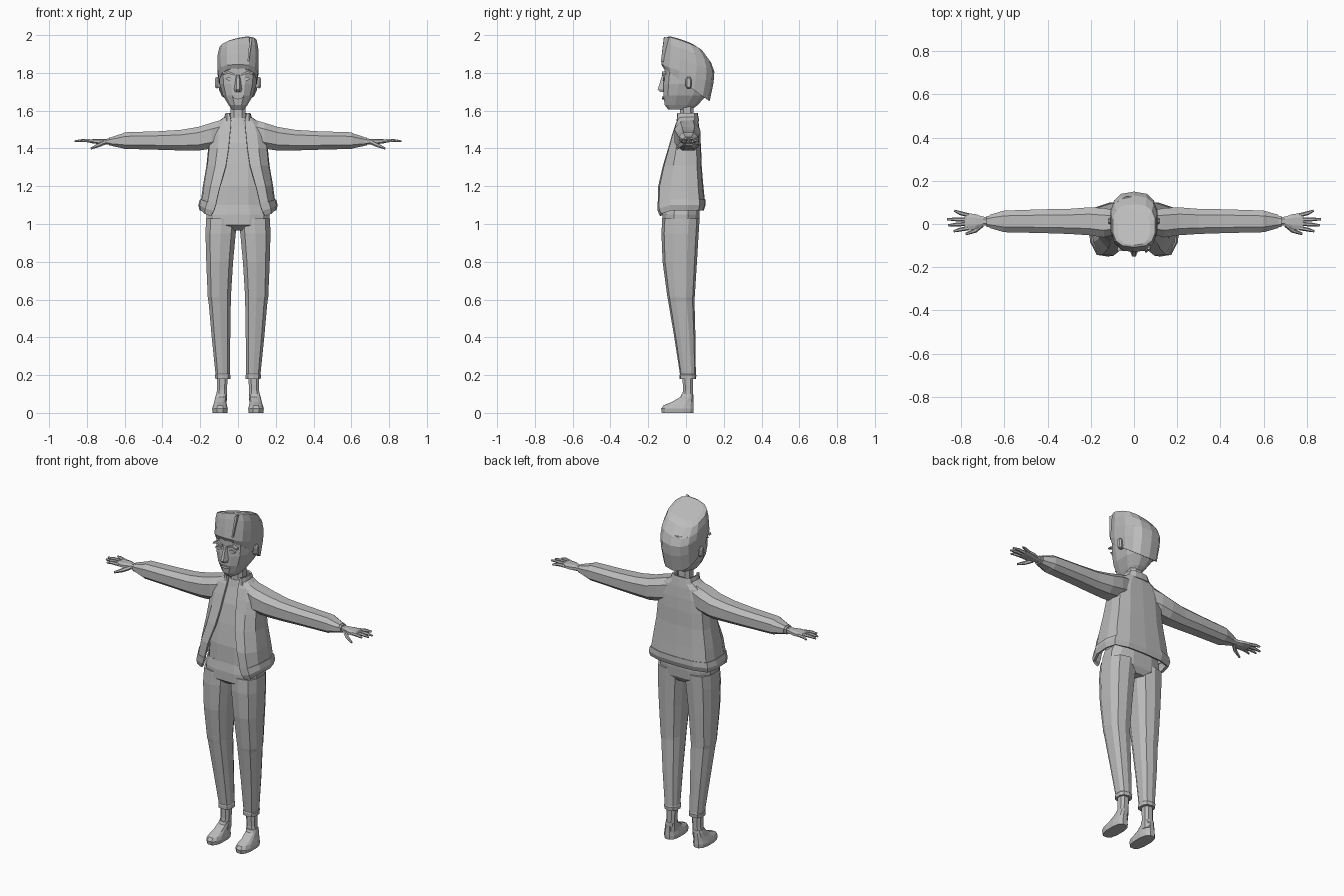
import bpy, bmesh, math
from mathutils import Vector

grey = bpy.data.materials.new("plain grey")
grey.diffuse_color = (0.5, 0.5, 0.5, 1)


def finish(name, bm, mirror=False, thick=0):
    bmesh.ops.recalc_face_normals(bm, faces=bm.faces)
    me = bpy.data.meshes.new(name)
    bm.to_mesh(me)
    bm.free()
    me.materials.append(grey)
    ob = bpy.data.objects.new(name, me)
    bpy.context.collection.objects.link(ob)
    if mirror:
        ob.modifiers.new("mirror", 'MIRROR').use_clip = True
    if thick:
        s = ob.modifiers.new("thickness", 'SOLIDIFY')
        s.thickness, s.offset = thick, -1
    return ob


def loft(name, rings, closed=True, mirror=False, thick=0):
    """Skin a row of point rings, capping both ends when closed."""
    bm = bmesh.new()
    vs = [[bm.verts.new(p) for p in r] for r in rings]
    n = len(vs[0])
    for a, b in zip(vs, vs[1:]):
        for i in range(n if closed else n - 1):
            j = (i + 1) % n
            bm.faces.new((a[i], a[j], b[j], b[i]))
    if closed:
        bm.faces.new(vs[0][::-1])
        bm.faces.new(vs[-1])
    return finish(name, bm, mirror, thick)


def oval(lo_a, hi_a, lo_b, hi_b, n=10, power=0.75):
    """Rounded box outline between two pairs of limits."""
    pts = []
    for i in range(n):
        t = math.tau * (i + 0.5) / n
        c, s = math.cos(t), math.sin(t)
        c = math.copysign(abs(c) ** power, c) / math.cos(math.pi / n) ** power
        s = math.copysign(abs(s) ** power, s)
        pts.append(((lo_a + hi_a) / 2 + c * (hi_a - lo_a) / 2,
                    (lo_b + hi_b) / 2 + s * (hi_b - lo_b) / 2))
    return pts


def flat_ring(z, x0, x1, y0, y1, n=10, slope=0, lean=0, power=0.75):
    """Horizontal ring; slope and lean tilt it along y and x."""
    return [(x, y, z + slope * (y - y0) + lean * x)
            for x, y in oval(x0, x1, y0, y1, n, power)]


def side_ring(x, y0, y1, z0, z1, n=8):
    return [(x, y, z) for y, z in oval(y0, y1, z0, z1, n)]


def tube(name, path, n=6, mirror=True):
    """Tapered limb through (point, radius) pairs."""
    rings = []
    for i, (p, r) in enumerate(path):
        a, b = path[max(i - 1, 0)][0], path[min(i + 1, len(path) - 1)][0]
        d = (Vector(b) - Vector(a)).normalized()
        u = d.cross(Vector((0, 0, 1))).normalized()
        w = u.cross(d)
        rings.append([Vector(p) + r * (u * math.cos(math.tau * k / n) + w * math.sin(math.tau * k / n))
                      for k in range(n)])
    return loft(name, rings, mirror=mirror)


def plate(name, outline, y, depth, mirror=True):
    """Thin front-facing plate from an x,z outline."""
    rings = [[(x, yy, z) for x, z in outline] for yy in (y, y + depth)]
    return loft(name, rings, mirror=mirror)


# head and neck
head = [(1.605, .032, -.095, .03), (1.63, .05, -.115, .065), (1.68, .08, -.122, .11),
        (1.74, .097, -.122, .135), (1.79, .10, -.118, .142), (1.86, .10, -.118, .13)]
loft("head", [flat_ring(z, -w, w, a, b, 12) for z, w, a, b in head])
loft("neck", [flat_ring(z, -w, w, a, b, 8) for z, w, a, b in
              [(1.48, .05, -.04, .055), (1.57, .04, -.033, .043), (1.66, .04, -.033, .043)]])

# swept hair, tilted back and rising to one side
hair = [(1.825, .100, -.119, .125, -.72, 0), (1.845, .107, -.131, .146, -.35, 0),
        (1.90, .109, -.124, .150, -.34, .04), (1.95, .107, -.116, .132, -.38, .15),
        (1.982, .098, -.108, .092, -.37, .20), (1.985, .075, -.098, .055, -.34, .22)]
loft("hair", [flat_ring(z, -w, w, a, b, 14, s, l) for z, w, a, b, s, l in hair])
loft("hair_parting", [[(.050, -.133, 1.86), (.058, -.133, 1.86), (.056, -.11, 1.86)],
                      [(.062, -.118, 1.985), (.076, -.116, 1.99), (.070, -.09, 1.985)]])

# ears
loft("ear", [[(x, y, z) for y, z in oval(.0 - g, .028 + g, 1.718 - g, 1.778 + g, 8)]
             for x, g in ((.085, -.004), (.112, .002), (.121, -.004))], mirror=True)

# nose, brows, eyes and mouth
loft("nose", [[(-.009, -.118, 1.79), (.009, -.118, 1.79), (.006, -.127, 1.785), (-.006, -.127, 1.785)],
              [(-.022, -.115, 1.715), (.022, -.115, 1.715), (.009, -.150, 1.713), (-.009, -.150, 1.713)],
              [(-.018, -.115, 1.698), (.018, -.115, 1.698), (.007, -.138, 1.700), (-.007, -.138, 1.700)]])
plate("brow", [(.018, 1.785), (.05, 1.797), (.078, 1.788), (.076, 1.797), (.05, 1.808), (.018, 1.797)], -.126, .02)
plate("eye", [(.022, 1.766), (.036, 1.758), (.058, 1.762), (.066, 1.77), (.05, 1.778), (.03, 1.776)], -.122, .009)
plate("lips", [(-.03, 1.668), (0, 1.66), (.03, 1.668), (.012, 1.676), (-.012, 1.676)], -.126, .02, False)

# shirt body
shirt = [(1.03, .145, -.115, .07), (1.10, .15, -.12, .075), (1.20, .145, -.118, .07),
         (1.32, .14, -.098, .065), (1.43, .13, -.075, .06), (1.52, .085, -.045, .055), (1.56, .045, -.035, .045)]
loft("shirt", [flat_ring(z, -w, w, a, b, 12) for z, w, a, b in shirt])


def jacket_half(z, e, w, yf, yb, drop=0):
    """Half outline of the open jacket, from front edge to middle of back."""
    return [(e, yf, z - drop), (e + (w - e) * .55, yf * .95, z - drop * .6), (w * .97, yf * .55, z),
            (w, yb * .1, z), (w * .92, yb * .7, z), (w * .55, yb * .95, z), (0, yb, z)]


# open jacket with hem band and upright collar
jacket = [(1.57, .040, .066, -.035, .062), (1.53, .037, .125, -.055, .068), (1.47, .043, .150, -.075, .075),
          (1.40, .050, .158, -.095, .080), (1.31, .064, .167, -.122, .083),
          (1.20, .095, .186, -.147, .092), (1.125, .118, .196, -.150, .10, .02)]
loft("jacket", [jacket_half(*j) for j in jacket], False, True, .012)
loft("jacket_hem", [jacket_half(*j) for j in [(1.13, .115, .202, -.152, .103, .02), (1.10, .128, .210, -.150, .104, .03),
                                              (1.072, .143, .203, -.138, .094, .03)]], False, True, .014)
loft("collar", [jacket_half(*j) for j in [(1.545, .036, .078, -.05, .07), (1.588, .046, .066, -.046, .062)]],
     False, True, .01)

# sleeves with tapered ends, cuffs and wrists
sleeve = [(.07, -.045, .06, 1.41, 1.56), (.14, -.062, .074, 1.395, 1.54), (.21, -.052, .077, 1.385, 1.518),
          (.30, -.046, .070, 1.386, 1.502), (.42, -.042, .068, 1.39, 1.494),
          (.60, -.038, .062, 1.395, 1.488), (.615, -.034, .058, 1.40, 1.48), (.67, -.018, .042, 1.412, 1.462)]
loft("sleeve", [side_ring(*s) for s in sleeve], mirror=True)
loft("cuff", [side_ring(x, -.014, .038, 1.413, 1.460) for x in (.66, .682)], mirror=True)
loft("palm", [side_ring(*s) for s in [(.67, -.006, .032, 1.42, 1.453), (.70, -.008, .034, 1.42, 1.452),
                                      (.735, -.024, .046, 1.422, 1.452), (.775, -.027, .050, 1.427, 1.449),
                                      (.785, -.024, .047, 1.43, 1.446)]], mirror=True)

# fingers and thumb
for i, (y0, tx, ty) in enumerate([(-.019, .835, -.034), (.001, .860, -.006), (.021, .866, .022), (.040, .832, .062)]):
    mid = (.775 + (tx - .775) * .55, y0 + (ty - y0) * .5, 1.442)
    tube(f"finger_{i + 1}", [((.765, y0, 1.439), .0095), (mid, .009), ((tx, ty, 1.438), .005)])
tube("thumb", [((.705, -.004, 1.432), .012), ((.735, -.03, 1.418), .011), ((.778, -.046, 1.40), .006)])

# trousers: hips and legs
hips = [(.965, .06, -.09, .05), (.995, .165, -.128, .07), (1.05, .168, -.128, .075), (1.10, .155, -.12, .075)]
loft("hips", [flat_ring(z, -w, w, a, b, 12) for z, w, a, b in hips])
leg = [(1.03, .005, .169, -.126, .072), (.95, .012, .172, -.130, .067), (.80, .026, .168, -.124, .058),
       (.61, .038, .160, -.098, .046), (.59, .038, .156, -.094, .045), (.40, .041, .139, -.062, .050),
       (.205, .043, .119, -.032, .052), (.20, .040, .122, -.035, .055), (.18, .041, .120, -.034, .053)]
loft("trouser_leg", [flat_ring(*l, n=10) for l in leg], mirror=True)

# ankles and shoes
loft("ankle", [flat_ring(z, a, b, c, d, 8) for z, a, b, c, d in
               [(.05, .060, .118, -.025, .038), (.12, .058, .112, -.018, .038), (.20, .055, .112, -.02, .04)]], mirror=True)
shoe = [(0, .056, .134, -.130, .042), (.022, .054, .137, -.134, .043), (.04, .058, .132, -.122, .042),
        (.058, .062, .126, -.075, .041), (.085, .060, .120, -.030, .040), (.10, .058, .116, -.024, .039)]
loft("shoe", [flat_ring(*s, n=12) for s in shoe], mirror=True)
